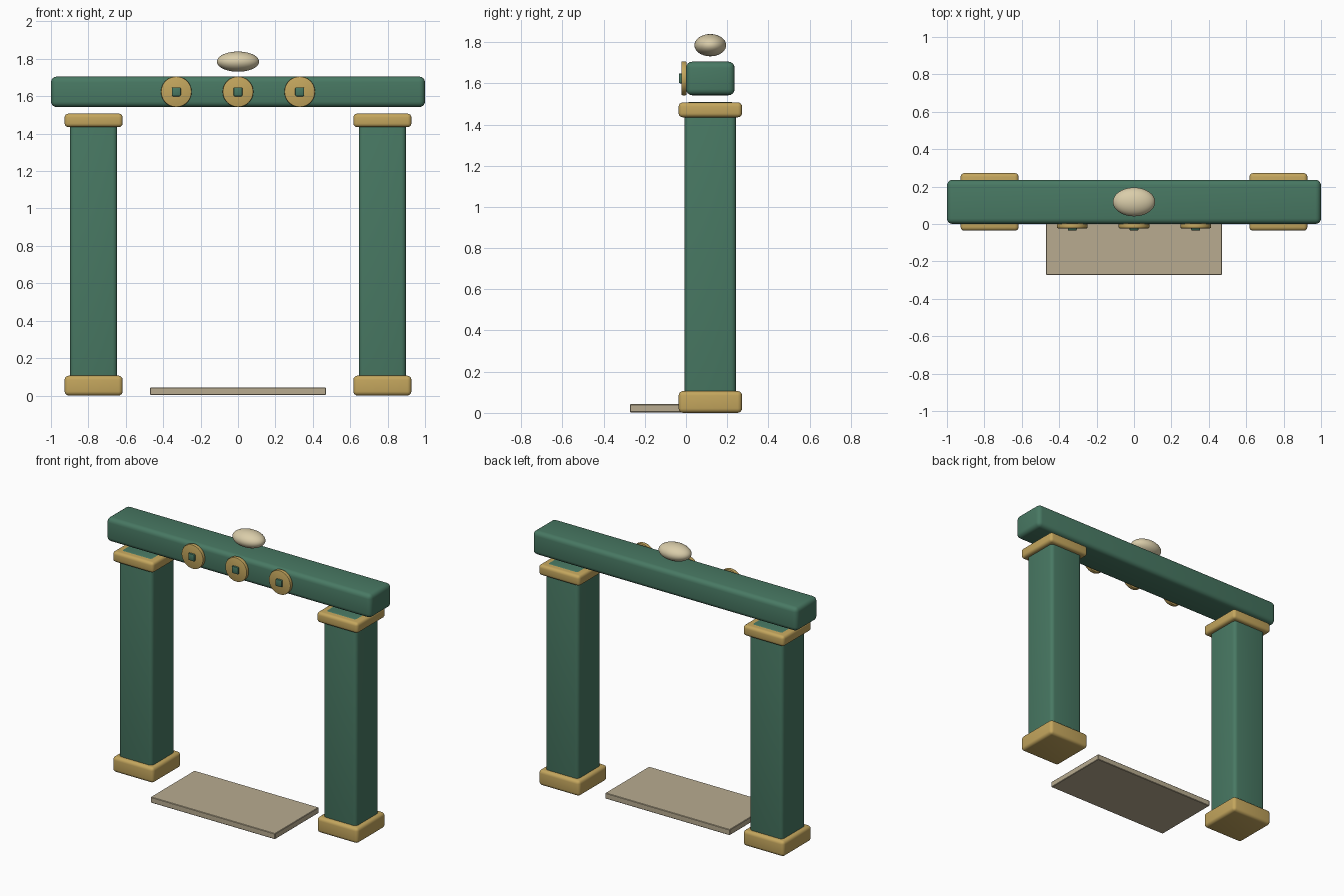
import bpy
import math

if "Cube" in bpy.data.objects:
    bpy.data.objects.remove(bpy.data.objects["Cube"])


def material(name, rgb):
    m = bpy.data.materials.new(name)
    m.diffuse_color = (*rgb, 1.0)
    m.use_nodes = True
    m.node_tree.nodes["Principled BSDF"].inputs["Base Color"].default_value = m.diffuse_color
    return m


GREEN = material("green_paint", (0.065, 0.19, 0.125))
GOLD = material("gold_trim", (0.55, 0.38, 0.11))
STONE = material("pale_stone", (0.48, 0.41, 0.28))
CREAM = material("cream_stone", (0.70, 0.61, 0.40))


def finish(obj, name, mat, bevel=0.0, segments=4, angle=35):
    """Name, colour, round the edges and smooth a freshly added primitive."""
    obj.name = name
    obj.data.materials.append(mat)
    bpy.ops.object.transform_apply(location=False, rotation=True, scale=True)
    if bevel:
        mod = obj.modifiers.new("rounded_edges", 'BEVEL')
        mod.width = bevel
        mod.segments = segments
        mod.limit_method = 'ANGLE'
        bpy.ops.object.modifier_apply(modifier=mod.name)
    bpy.ops.object.shade_smooth_by_angle(angle=math.radians(angle))
    return obj


def box(name, x, y, z, mat, bevel=0.0, segments=4):
    """Box given as (min, max) ranges per axis."""
    bpy.ops.mesh.primitive_cube_add(
        size=1, location=[(a + b) / 2 for a, b in (x, y, z)])
    obj = bpy.context.object
    obj.scale = [b - a for a, b in (x, y, z)]
    return finish(obj, name, mat, bevel, segments)


# Two pillars, each with a base and a cap
MID_Y = 0.118
for side, cx in (("left", -0.772), ("right", 0.772)):
    def around(c, half):
        return (c - half, c + half)
    box(side + "_pillar", around(cx, 0.126), around(MID_Y, 0.125),
        (0.001, 1.509), GREEN, 0.025)
    box(side + "_pillar_base", around(cx, 0.155), around(MID_Y, 0.154),
        (0.0, 0.106), GOLD, 0.022)
    box(side + "_pillar_cap", around(cx, 0.155), around(MID_Y, 0.154),
        (1.435, 1.507), GOLD, 0.02)

# Lintel beam across the top
box("lintel_beam", (-1.0, 1.0), (0.0, 0.236), (1.542, 1.705), GREEN, 0.03)

# Round medallions with square studs on the front of the beam
for label, cx in (("left", -0.33), ("middle", 0.0), ("right", 0.33)):
    bpy.ops.mesh.primitive_cylinder_add(
        vertices=48, radius=0.082, depth=0.026,
        location=(cx, -0.010, 1.624), rotation=(math.radians(90), 0, 0))
    finish(bpy.context.object, label + "_medallion", GOLD, 0.005, 2)
    box(label + "_medallion_stud", (cx - 0.024, cx + 0.024),
        (-0.035, -0.005), (1.600, 1.648), GREEN, 0.006, 2)

# Oval finial floating above the beam
bpy.ops.mesh.primitive_uv_sphere_add(
    segments=40, ring_count=20, radius=1, location=(0, MID_Y, 1.785))
bpy.context.object.scale = (0.113, 0.077, 0.054)
finish(bpy.context.object, "oval_finial", CREAM, angle=180)

# Threshold slab on the ground
box("threshold_slab", (-0.47, 0.47), (-0.272, 0.20), (0.003, 0.042), STONE, 0.003, 1)
